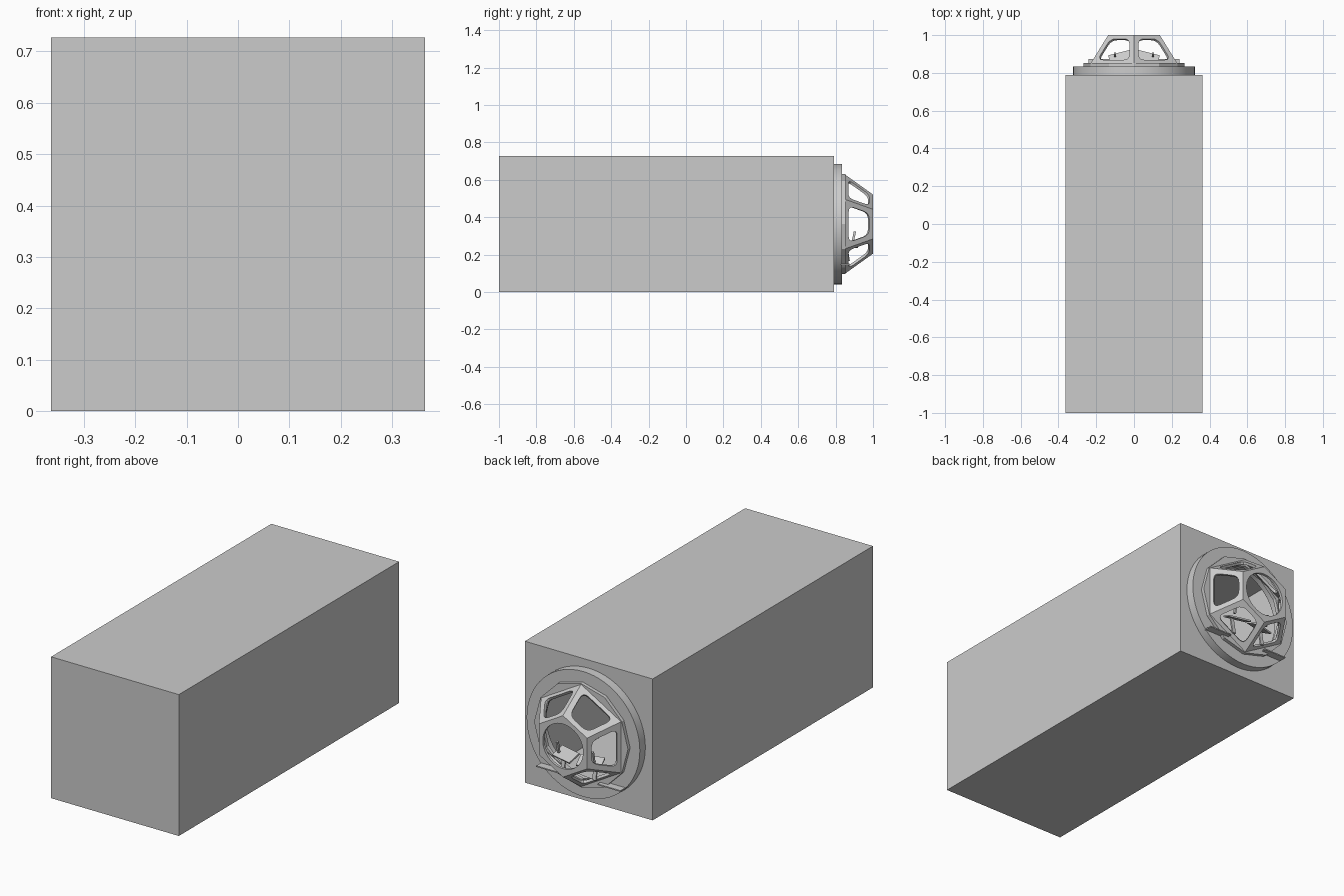
import bpy, bmesh, math
from mathutils import Vector, Euler

if "Cube" in bpy.data.objects:
    bpy.data.objects.remove(bpy.data.objects["Cube"])

CZ = 0.3635      # height of the module axis
HALF = 0.3635    # half width of the body

grey = bpy.data.materials.new("plain grey")
grey.diffuse_color = (0.6, 0.6, 0.6, 1)
grey.use_nodes = True
grey.node_tree.nodes["Principled BSDF"].inputs["Base Color"].default_value = grey.diffuse_color


def finish(bm, name, smooth=False):
    mesh = bpy.data.meshes.new(name)
    bm.to_mesh(mesh)
    bm.free()
    mesh.materials.append(grey)
    ob = bpy.data.objects.new(name, mesh)
    bpy.context.collection.objects.link(ob)
    if smooth:
        bpy.ops.object.select_all(action='DESELECT')
        ob.select_set(True)
        bpy.context.view_layer.objects.active = ob
        bpy.ops.object.shade_smooth_by_angle(angle=math.radians(30))
    return ob


def polar(r, a, y):
    return Vector((r * math.sin(a), y, CZ + r * math.cos(a)))


def holed_face(bm, corners, arcs):
    """Polygon with a hole; arcs[k] is the part of the hole rim nearest corner k."""
    outer = [bm.verts.new(c) for c in corners]
    inner = [[bm.verts.new(p) for p in arc] for arc in arcs]
    n = len(corners)
    for k in range(n):
        j = (k + 1) % n
        for a, b in zip(inner[k], inner[k][1:]):
            bm.faces.new((outer[k], b, a))
        bm.faces.new((outer[k], outer[j], inner[j][0], inner[k][-1]))


def circle_arcs(r, angles, y, m):
    step = 2 * math.pi / (len(angles) * m)
    return [[polar(r, a + (i - (m - 1) / 2) * step, y) for i in range(m)] for a in angles]


def tube(name, r_out, r_in, y0, y1, n, smooth):
    bm = bmesh.new()
    rings = []
    for r, y in ((r_out, y0), (r_out, y1), (r_in, y1), (r_in, y0)):
        rings.append([bm.verts.new(polar(r, 2 * math.pi * i / n, y)) for i in range(n)])
    for q in range(4):
        a, b = rings[q], rings[(q + 1) % 4]
        for i in range(n):
            j = (i + 1) % n
            bm.faces.new((a[i], a[j], b[j], b[i]))
    bmesh.ops.recalc_face_normals(bm, faces=bm.faces)
    return finish(bm, name, smooth)


def box(name, loc, size, rot=(0, 0, 0)):
    bm = bmesh.new()
    bmesh.ops.create_cube(bm, size=1)
    for v in bm.verts:
        v.co = Vector(a * b for a, b in zip(v.co, size))
        v.co.rotate(Euler(rot))
        v.co += Vector(loc)
    return finish(bm, name)


# hollow body with a round opening in its back wall
bm = bmesh.new()
angles = [math.pi / 4 + k * math.pi / 2 for k in range(4)]
r = HALF * math.sqrt(2)
holed_face(bm, [polar(r, a, 0.79) for a in angles], circle_arcs(0.24, angles, 0.79, 12))
front = [bm.verts.new(polar(r, a, -1)) for a in angles]
back = [bm.verts.new(polar(r, a, 0.79)) for a in angles]
bm.faces.new(front)
for k in range(4):
    j = (k + 1) % 4
    bm.faces.new((front[k], front[j], back[j], back[k]))
bmesh.ops.remove_doubles(bm, verts=bm.verts, dist=1e-5)
bmesh.ops.recalc_face_normals(bm, faces=bm.faces)
finish(bm, "module_body")

# round collar and the twelve-sided seat under the window frame
tube("collar", 0.322, 0.24, 0.79, 0.835, 64, True)
tube("frame_seat", 0.267, 0.225, 0.835, 0.853, 12, False)

# six-sided window frame: round front light and six rounded side windows
bm = bmesh.new()
angles = [k * math.pi / 3 for k in range(6)]
R0, R1, Y0, Y1 = 0.265, 0.158, 0.85, 1.0
holed_face(bm, [polar(R1, a, Y1) for a in angles], circle_arcs(0.115, angles, Y1, 6))
for k in range(6):
    a, b = angles[k], angles[(k + 1) % 6]
    quad = [polar(R0, a, Y0), polar(R0, b, Y0), polar(R1, b, Y1), polar(R1, a, Y1)]
    hole = []
    for side, v in ((-1, 0.13), (1, 0.13), (1, 0.87), (-1, 0.87)):
        left, right = quad[0].lerp(quad[3], v), quad[1].lerp(quad[2], v)
        mid, d = (left + right) / 2, right - left
        hole.append(mid + d.normalized() * side * (d.length / 2 - 0.028))
    arcs = []
    for i in range(4):
        p = hole[i]
        s = p + (hole[i - 1] - p).normalized() * 0.035
        e = p + (hole[(i + 1) % 4] - p).normalized() * 0.035
        arcs.append([s * (1 - t) ** 2 + p * 2 * t * (1 - t) + e * t * t
                     for t in (0, 0.25, 0.5, 0.75, 1)])
    holed_face(bm, quad, arcs)
bmesh.ops.remove_doubles(bm, verts=bm.verts, dist=1e-5)
bmesh.ops.recalc_face_normals(bm, faces=bm.faces)
bm.normal_update()
if max(bm.faces, key=lambda f: f.calc_center_median().y).normal.y < 0:
    bmesh.ops.reverse_faces(bm, faces=bm.faces)
frame = finish(bm, "window_frame")
mod = frame.modifiers.new("thickness", 'SOLIDIFY')
mod.thickness = 0.014
mod.offset = -1

# thin ledges outside and the control desk inside, mirrored
for s, side in ((1, "right"), (-1, "left")):
    box("ledge_" + side, (0.175 * s, 0.852, 0.149), (0.13, 0.045, 0.006))
    box("desk_panel_" + side, (0.07 * s, 0.875, 0.255), (0.12, 0.07, 0.008),
        (math.radians(-25), 0, math.radians(-14 * s)))
    box("control_stick_" + side, (0.1 * s, 0.897, 0.295), (0.01, 0.012, 0.06),
        (math.radians(-12), 0, 0))
    box("desk_support_" + side, (0.09 * s, 0.865, 0.21), (0.02, 0.008, 0.09),
        (math.radians(10), 0, 0))
